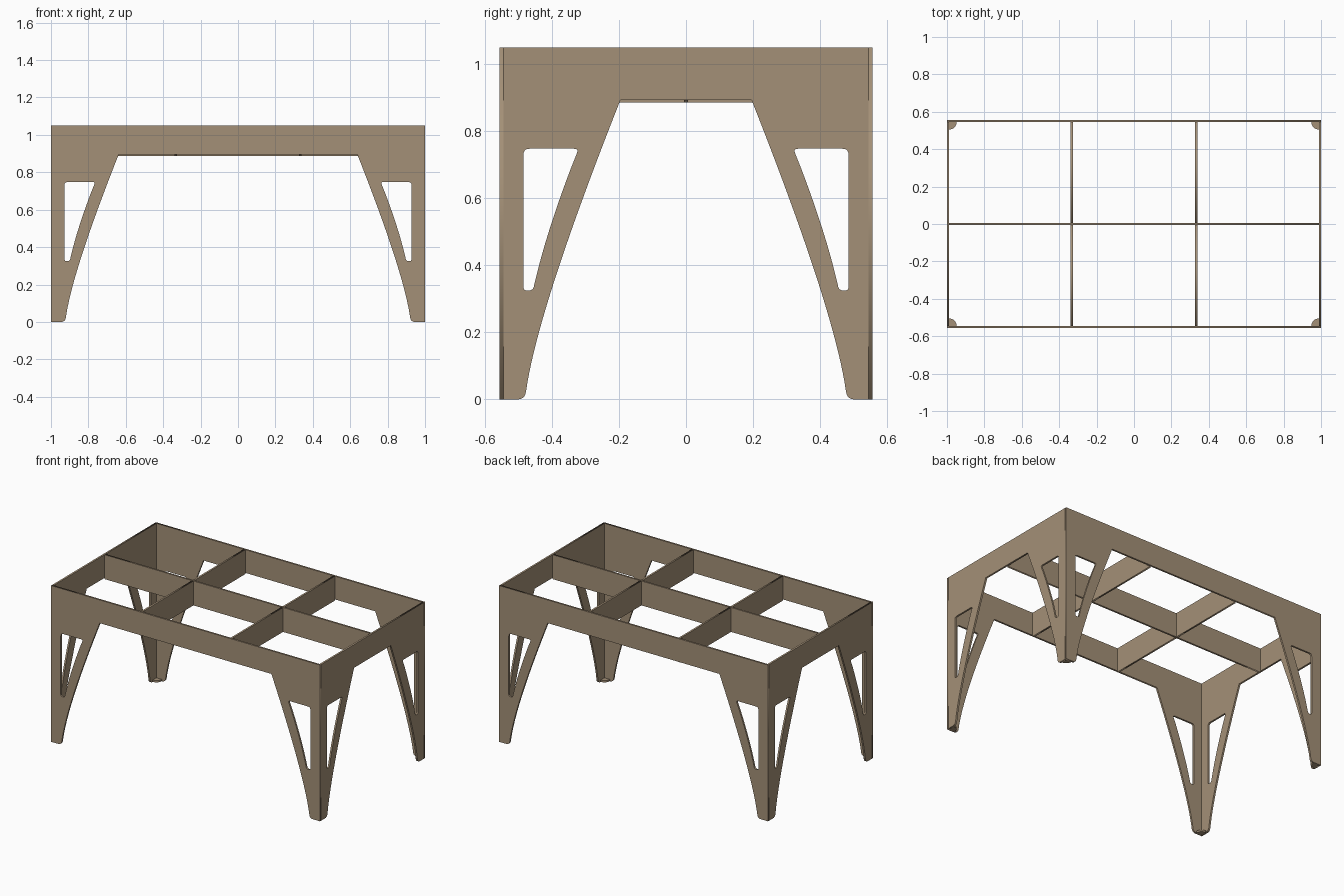
import bpy
import math
from mathutils import Vector, Matrix

if "Cube" in bpy.data.objects:
    bpy.data.objects.remove(bpy.data.objects["Cube"], do_unlink=True)

HALF_X, HALF_Y, TOP, THICK = 1.0, 0.557, 1.05, 0.012
APRON_Z, BEAM_Z = 0.894, 0.886

wood = bpy.data.materials.new("tan_wood")
wood.use_nodes = True
wood.diffuse_color = (0.37, 0.28, 0.185, 1)
wood.node_tree.nodes["Principled BSDF"].inputs["Base Color"].default_value = wood.diffuse_color


def bezier(a, b, c, steps):
    a, b, c = Vector(a), Vector(b), Vector(c)
    return [a * (1 - t) ** 2 + b * 2 * t * (1 - t) + c * t * t
            for t in (i / steps for i in range(steps + 1))]


def rounded(prev, corner, nxt, r):
    prev, corner, nxt = Vector(prev), Vector(corner), Vector(nxt)
    return bezier(corner + (prev - corner).normalized() * r, corner,
                  corner + (nxt - corner).normalized() * r, 5)


def plate(name, loops, thick, matrix):
    """Flat sheet cut from closed outlines; inner outlines become holes."""
    curve = bpy.data.curves.new(name, 'CURVE')
    curve.dimensions = '2D'
    curve.fill_mode = 'BOTH'
    curve.extrude = thick / 2
    for loop in loops:
        spline = curve.splines.new('POLY')
        spline.points.add(len(loop) - 1)
        for point, co in zip(spline.points, loop):
            point.co = (co[0], co[1], 0, 1)
        spline.use_cyclic_u = True
    temp = bpy.data.objects.new(name + "_outline", curve)
    bpy.context.collection.objects.link(temp)
    graph = bpy.context.evaluated_depsgraph_get()
    mesh = bpy.data.meshes.new_from_object(temp.evaluated_get(graph))
    bpy.data.objects.remove(temp, do_unlink=True)
    mesh.name = name
    mesh.materials.clear()
    mesh.materials.append(wood)
    obj = bpy.data.objects.new(name, mesh)
    bpy.context.collection.objects.link(obj)
    obj.matrix_world = matrix
    return obj


def panel_loops(half, trim):
    """Apron with two tapered legs and their windows, d measured from the end."""
    edge = bezier((0.08, 0.026), (0.115, 0.27), (0.358, 0.885), 20)
    leg = [Vector((trim, 0))]
    leg += rounded((trim, 0), (0.077, 0), edge[0], 0.024) + edge[1:]
    leg.append(Vector((0.362, APRON_Z)))

    slope = bezier((0.105, 0.345), (0.14, 0.5), (0.227, 0.725), 14)
    low_in, low_out = (0.072, 0.325), (0.1, 0.325)
    top_out, top_in = (0.237, 0.748), (0.072, 0.748)
    window = rounded(top_in, low_in, low_out, 0.012)
    window += rounded(low_in, low_out, slope[0], 0.012)
    window += slope[1:-1]
    window += rounded(slope[-2], top_out, top_in, 0.014)
    window += rounded(top_out, top_in, low_in, 0.018)

    left = [(p.x - half, p.y) for p in leg]
    right = [(half - p.x, p.y) for p in reversed(leg)]
    outline = left + right + [(half - trim, TOP), (trim - half, TOP)]
    return [outline] + [[(s * (half - p.x), p.y) for p in window] for s in (-1, 1)]


def upright(x, y, turn=0):
    return (Matrix.Translation((x, y, 0)) @ Matrix.Rotation(turn, 4, 'Z')
            @ Matrix.Rotation(math.pi / 2, 4, 'X'))


def rail(x0, x1):
    return [[(x0, BEAM_Z), (x1, BEAM_Z), (x1, TOP), (x0, TOP)]]


# Outer frame with legs
inset = THICK / 2
for name, s in (("front", -1), ("back", 1)):
    plate(name + "_panel", panel_loops(HALF_X, 0), THICK, upright(0, s * (HALF_Y - inset)))
for name, s in (("right", -1), ("left", 1)):
    plate(name + "_panel", panel_loops(HALF_Y, THICK), THICK,
          upright(s * (HALF_X - inset), 0, math.pi / 2))

# Inner lattice
inner_x, inner_y = HALF_X - THICK, HALF_Y - THICK
plate("long_beam", rail(-inner_x, inner_x), THICK, upright(0, 0))
for name, x in (("right", -0.333), ("left", 0.333)):
    for side, s in (("front", -1), ("back", 1)):
        ends = sorted((s * inset, s * inner_y))
        plate(f"{name}_{side}_cross_beam", rail(*ends), THICK, upright(x, 0, math.pi / 2))

# Quarter-round foot plates inside each corner
for sx in (-1, 1):
    for sy in (-1, 1):
        cx, cy = sx * inner_x, sy * inner_y
        arc = [(cx - sx * 0.04 * math.cos(a), cy - sy * 0.04 * math.sin(a))
               for a in (i * math.pi / 16 for i in range(9))]
        name = ("front" if sy < 0 else "back") + ("_right" if sx < 0 else "_left")
        plate(name + "_foot_plate", [[(cx, cy)] + arc], THICK,
              Matrix.Translation((0, 0, THICK / 2)))
